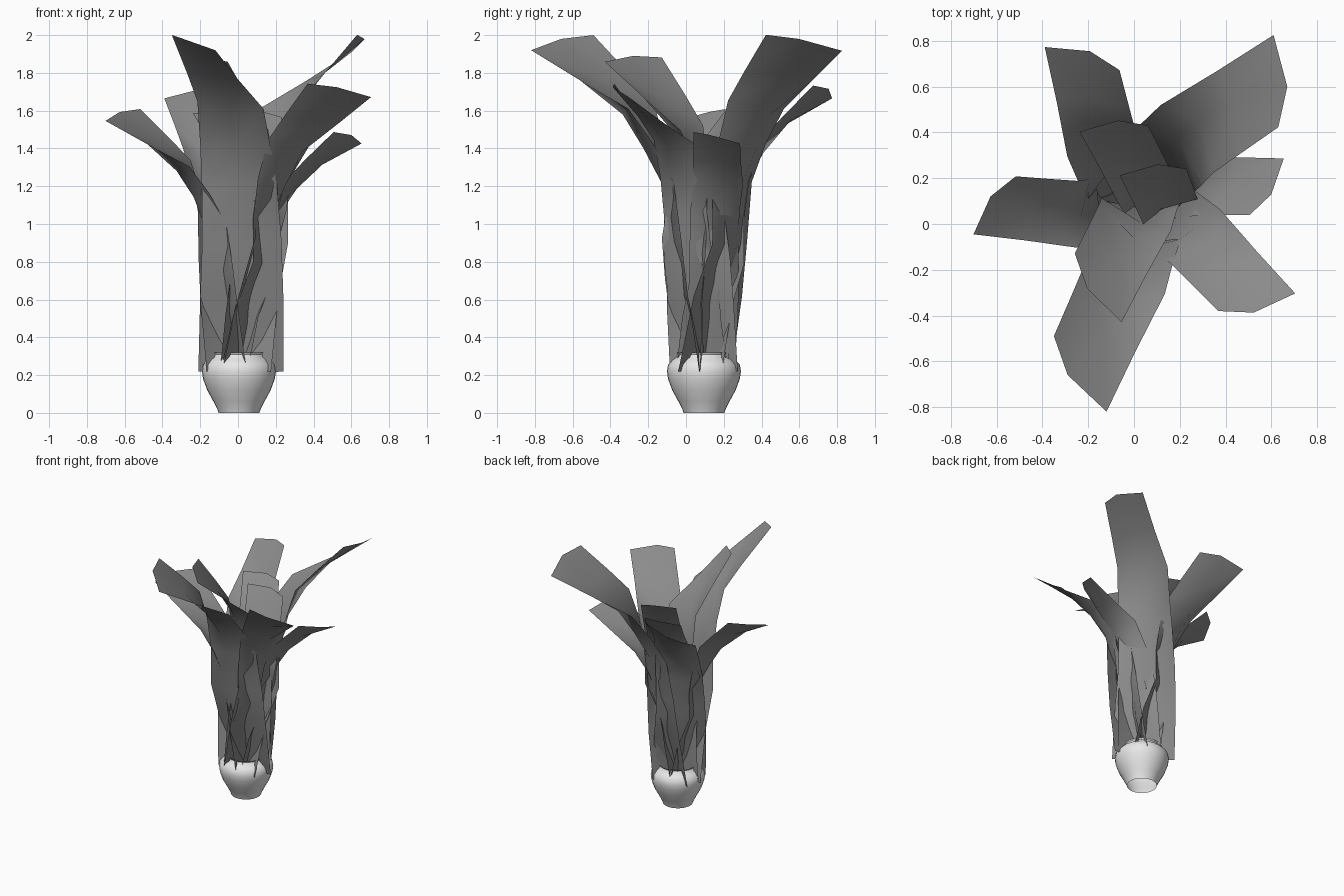
import bpy
import bmesh
from math import radians, tau
from mathutils import Matrix, Vector

cube = bpy.data.objects.get("Cube")
if cube:
    bpy.data.objects.remove(cube)

POT_CENTRE = Vector((0.005, 0.095, 0))
LEAF_BASE = POT_CENTRE + Vector((0, 0, 0.22))


def make_material(name, value):
    mat = bpy.data.materials.new(name)
    mat.use_nodes = True
    colour = (value, value, value, 1)
    mat.diffuse_color = colour
    mat.node_tree.nodes["Principled BSDF"].inputs["Base Color"].default_value = colour
    return mat


def add_object(name, bm, material):
    mesh = bpy.data.meshes.new(name)
    bm.to_mesh(mesh)
    bm.free()
    mesh.materials.append(material)
    obj = bpy.data.objects.new(name, mesh)
    bpy.context.collection.objects.link(obj)
    return obj


pot_material = make_material("pale grey glaze", 0.8)
leaf_material = make_material("dark grey leaf", 0.26)

# Pot: a thin turned shell, open at both ends, with a small foot and flared rim
profile = [(0.108, 0), (0.115, 0.02), (0.135, 0.06), (0.168, 0.12),
           (0.19, 0.18), (0.196, 0.22), (0.19, 0.255), (0.168, 0.28),
           (0.147, 0.295), (0.14, 0.31), (0.145, 0.32)]
bm = bmesh.new()
points = [bm.verts.new((r, 0, z)) for r, z in profile]
edges = [bm.edges.new(pair) for pair in zip(points, points[1:])]
bmesh.ops.spin(bm, geom=points + edges, cent=(0, 0, 0), axis=(0, 0, 1),
               angle=tau, steps=32, use_duplicate=False)
bmesh.ops.remove_doubles(bm, verts=bm.verts, dist=0.0005)
bmesh.ops.recalc_face_normals(bm, faces=bm.faces)
bmesh.ops.translate(bm, verts=bm.verts, vec=POT_CENTRE)
pot = add_object("pot", bm, pot_material)
bpy.ops.object.select_all(action="DESELECT")
pot.select_set(True)
bpy.context.view_layer.objects.active = pot
bpy.ops.object.shade_smooth_by_angle(angle=radians(50))

# Leaf: a broad strip that rises, arches outward and twists to a blunt tip
left_edge = [(-0.215, 0.025, 0), (-0.205, -0.06, 0.4), (-0.195, -0.165, 0.67),
             (-0.195, -0.165, 0.95), (-0.205, -0.2, 1.2), (-0.22, -0.27, 1.43),
             (-0.275, -0.4, 1.58), (-0.355, -0.585, 1.78)]
midrib = [(0.01, 0, 0), (0.01, -0.11, 0.4), (0.01, -0.19, 0.67),
          (0, -0.21, 0.97), (-0.01, -0.32, 1.18), (-0.05, -0.43, 1.36),
          (-0.13, -0.58, 1.56), (-0.295, -0.755, 1.76)]
right_edge = [(0.235, -0.025, 0), (0.235, -0.085, 0.4), (0.225, -0.12, 0.7),
              (0.2, -0.16, 1), (0.165, -0.265, 1.2), (0.13, -0.4, 1.39),
              (0, -0.655, 1.54), (-0.125, -0.915, 1.7)]


def add_leaf(name, turn, size, lean, sway):
    bm = bmesh.new()
    columns = [[bm.verts.new(p) for p in line]
               for line in (left_edge, midrib, right_edge)]
    for a, b in zip(columns, columns[1:]):
        for i in range(len(a) - 1):
            bm.faces.new((a[i], b[i], b[i + 1], a[i + 1])).smooth = True
    placement = (Matrix.Translation(LEAF_BASE)
                 @ Matrix.Rotation(radians(turn), 4, "Z")
                 @ Matrix.Rotation(radians(sway), 4, "Y")
                 @ Matrix.Rotation(radians(-lean), 4, "X")
                 @ Matrix.Scale(size, 4))
    bmesh.ops.transform(bm, matrix=placement, verts=bm.verts)
    add_object(name, bm, leaf_material)


# Turn about the pot, size, lean back toward the middle, sideways sway
leaves = {
    "front_leaf": (0, 1, 0, 0),
    "back_left_leaf": (148, 1.005, -0.7, 0),
    "back_right_leaf": (-142, 0.85, 0, 0),
    "right_leaf": (-71, 0.78, 0, 0),
    "front_left_leaf": (68, 0.858, -0.5, 0),
    "left_leaf": (114, 0.715, -0.8, 0),
    "inner_front_leaf": (0, 0.89, 10.5, 1.8),
    "inner_back_leaf": (-119, 0.735, 13.5, -2.5),
    "centre_leaf": (-119, 0.72, 23.5, 0.8),
}
for name, settings in leaves.items():
    add_leaf(name, *settings)
